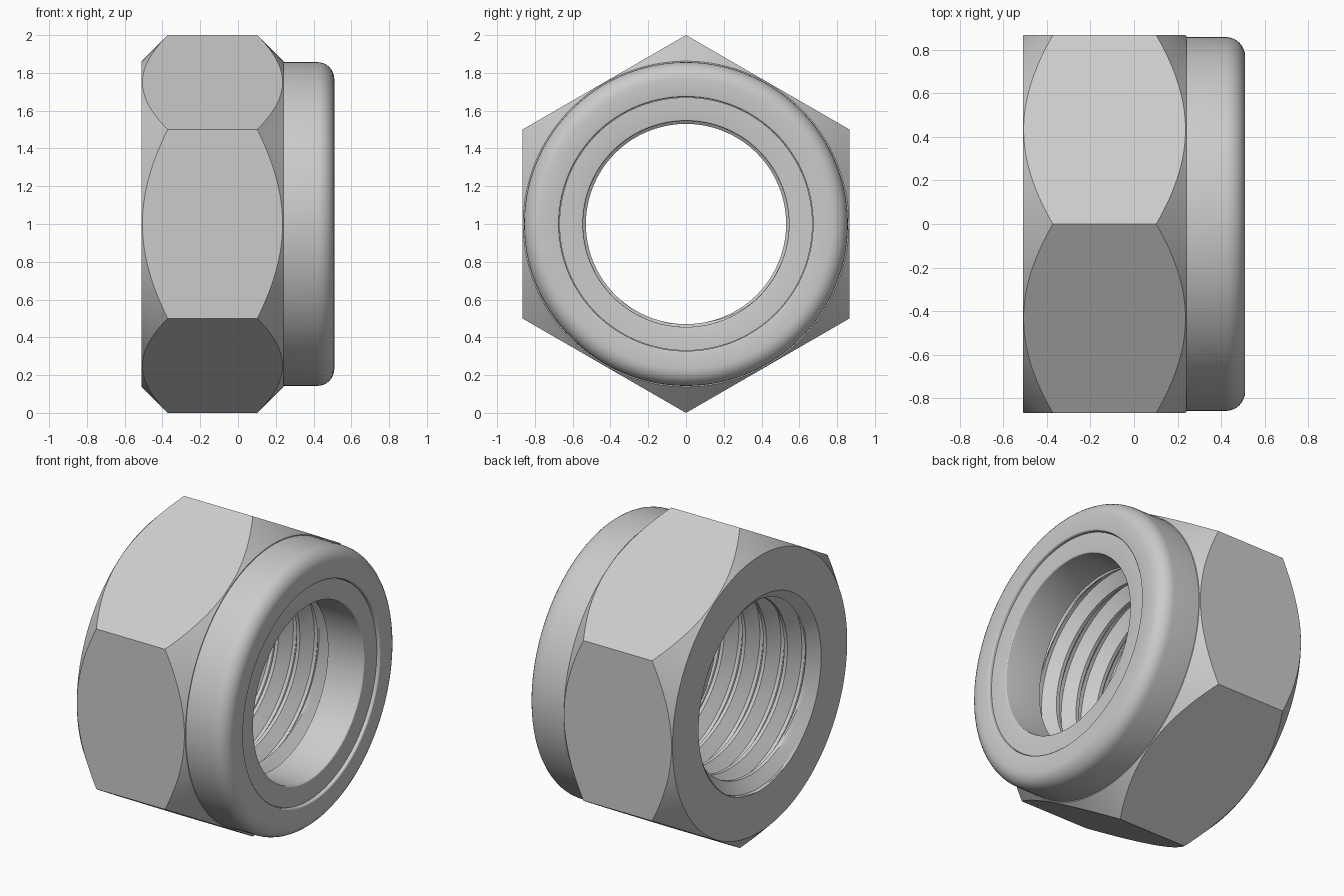
import bpy, bmesh, math

if "Cube" in bpy.data.objects:
    bpy.data.objects.remove(bpy.data.objects["Cube"])

N = 192                      # segments around the axis
FLAT = 0.866                 # half width across flats
X0, XH, X1 = -0.51, 0.24, 0.51
BORE, ROOT, SINK = 0.53, 0.60, 0.605
PITCH, XT = 0.145, 0.21      # thread pitch and inner end


def add_grid(bm, rows):
    """Each row is a function angle -> (x, radius); skin rows around the x axis."""
    grid = []
    for row in rows:
        ring = []
        for j in range(N + 1):
            a = 2 * math.pi * j / N
            x, r = row(a)
            ring.append(bm.verts.new((x, r * math.sin(a), 1 + r * math.cos(a))))
        grid.append(ring)
    for p, q in zip(grid, grid[1:]):
        for j in range(N):
            bm.faces.new((p[j], p[j + 1], q[j + 1], q[j]))


def finish(bm, name):
    bmesh.ops.remove_doubles(bm, verts=bm.verts, dist=2e-5)
    bmesh.ops.recalc_face_normals(bm, faces=bm.faces)
    me = bpy.data.meshes.new(name)
    bm.to_mesh(me)
    bm.free()
    ob = bpy.data.objects.new(name, me)
    bpy.context.collection.objects.link(ob)
    bpy.ops.object.select_all(action='DESELECT')
    ob.select_set(True)
    bpy.context.view_layer.objects.active = ob
    bpy.ops.object.shade_smooth_by_angle(angle=math.radians(25))
    return ob


def circle(x, r):
    return lambda a: (x, r)


def arc(cx, cr, rad, a0, a1, n=8):
    """Rounded profile corner; angle 0 points outward, 90 degrees along +x."""
    out = []
    for i in range(n + 1):
        t = math.radians(a0 + (a1 - a0) * i / n)
        out.append(circle(cx + rad * math.sin(t), cr + rad * math.cos(t)))
    return out


def hex_edge(x, sign):
    """Edge where the conical chamfer meets the hexagon flats."""
    def f(a):
        r = FLAT / math.cos(a % (math.pi / 3) - math.pi / 6)
        return x + sign * (r - 0.862), r
    return f


def thread_row(k):
    """One helical line of the thread, trimmed and countersunk at both ends."""
    def f(a):
        turn = a / (2 * math.pi)
        x = min(max(X0 + PITCH * (k - turn), X0), XT)
        ph = ((x - X0) / PITCH + turn) % 1.0
        if ph < 0.15:
            h = 0
        elif ph < 0.5:
            h = (ph - 0.15) / 0.35
        elif ph < 0.65:
            h = 1
        else:
            h = (1 - ph) / 0.35
        r = BORE + (ROOT - BORE) * h
        return x, max(r, SINK - 1.2 * min(x - X0, XT - x))
    return f


# nut body: chamfered hexagon, round collar and insert pocket
body = bmesh.new()
add_grid(body, [circle(X0, SINK), circle(X0, 0.862), hex_edge(X0, 1),
                hex_edge(XH, -1), circle(XH, 0.862), circle(XH, 0.857)]
         + arc(X1 - 0.09, 0.767, 0.09, 0, 90)
         + arc(X1 - 0.012, 0.684, 0.012, 90, 180, 3)
         + [circle(XT, 0.672), circle(XT, SINK)])

# internal thread
phases = [0, 0.075, 0.15, 0.22, 0.29, 0.36, 0.43, 0.5, 0.575, 0.65, 0.72, 0.79, 0.86, 0.93]
turns = math.ceil((XT - X0) / PITCH) + 1
add_grid(body, [thread_row(k + p) for k in range(turns + 1) for p in phases])
finish(body, "nut_body")

# locking ring seated inside the collar
ring = bmesh.new()
add_grid(ring, [circle(XH, 0.545), circle(XH, 0.67), circle(0.49, 0.67)]
         + arc(0.48, 0.555, 0.01, 90, 180, 3) + [circle(XH, 0.545)])
finish(ring, "locking_ring")
